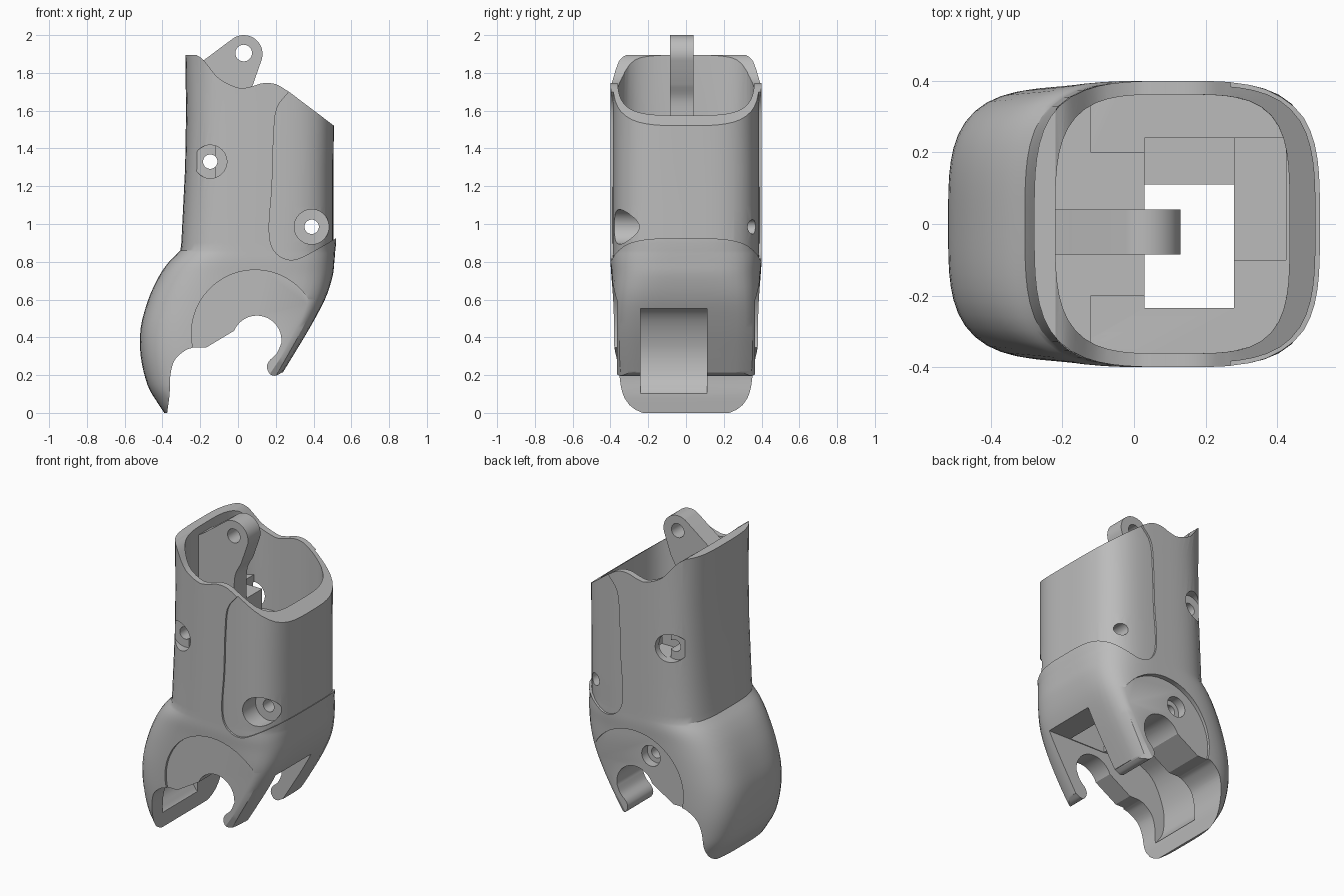
import bpy, bmesh, math
from mathutils import Vector

cube = bpy.data.objects.get("Cube")
if cube:
    bpy.data.objects.remove(cube, do_unlink=True)

grey = bpy.data.materials.new("mid_grey")
grey.use_nodes = True
grey.diffuse_color = (0.5, 0.5, 0.5, 1)
grey.node_tree.nodes["Principled BSDF"].inputs["Base Color"].default_value = (0.5, 0.5, 0.5, 1)


def make(name, bm):
    bmesh.ops.recalc_face_normals(bm, faces=bm.faces)
    mesh = bpy.data.meshes.new(name)
    bm.to_mesh(mesh)
    bm.free()
    ob = bpy.data.objects.new(name, mesh)
    bpy.context.collection.objects.link(ob)
    mesh.materials.append(grey)
    return ob


def loft(name, rings):
    bm = bmesh.new()
    loops = [[bm.verts.new(p) for p in ring] for ring in rings]
    n = len(loops[0])
    for a, b in zip(loops, loops[1:]):
        for i in range(n):
            bm.faces.new((a[i], a[(i + 1) % n], b[(i + 1) % n], b[i]))
    bm.faces.new(loops[0][::-1])
    bm.faces.new(loops[-1])
    return make(name, bm)


def prism(name, pts, y0, y1):
    return loft(name, [[(x, y, z) for x, z in pts] for y in (y0, y1)])


def box(name, x0, x1, y0, y1, z0, z1):
    return prism(name, [(x0, z0), (x1, z0), (x1, z1), (x0, z1)], y0, y1)


def arc(cx, cz, r, a0, a1, n):
    angles = [math.radians(a0 + (a1 - a0) * i / n) for i in range(n + 1)]
    return [(cx + r * math.cos(a), cz + r * math.sin(a)) for a in angles]


def rod(name, cx, cz, r, y0, y1):
    return prism(name, arc(cx, cz, r, 0, 360, 48)[:-1], y0, y1)


def smooth(pts, steps=5):
    # Catmull-Rom curve through the given points
    v = [Vector(p) for p in pts]
    v = [2 * v[0] - v[1]] + v + [2 * v[-1] - v[-2]]
    out = []
    for a, b, c, d in zip(v, v[1:], v[2:], v[3:]):
        for i in range(steps):
            t = i / steps
            out.append(tuple(0.5 * (2 * b + (c - a) * t + (2 * a - 5 * b + 4 * c - d) * t ** 2
                                    + (3 * b - a - 3 * c + d) * t ** 3)))
    return out + [tuple(v[-2])]


def boolean(ob, tool, op="DIFFERENCE"):
    mod = ob.modifiers.new("cut", "BOOLEAN")
    mod.operation, mod.solver, mod.object = op, "EXACT", tool
    bpy.context.view_layer.update()
    mesh = bpy.data.meshes.new_from_object(ob.evaluated_get(bpy.context.evaluated_depsgraph_get()))
    ob.modifiers.clear()
    ob.data = mesh
    bpy.data.objects.remove(tool, do_unlink=True)


def ring(z, x0, x1, w, power):
    # rounded-square section, the front end squarer where power is high
    cx, a, pts = (x0 + x1) / 2, (x1 - x0) / 2, []
    for i in range(72):
        t = 2 * math.pi * i / 72
        c, s = math.cos(t), math.sin(t)
        k = power if c > 0 else 3.6
        r = (abs(c) ** k + abs(s) ** k) ** (-1 / k)
        pts.append((cx + a * r * c, w * r * s, z))
    return pts


# Outer form: height, rear edge, front edge, half width, corner power
knuckle = smooth([(0, -0.39, 0.12, 0.36, 9), (0.06, -0.43, 0.16, 0.365, 9),
                  (0.15, -0.48, 0.2, 0.37, 9), (0.3, -0.515, 0.29, 0.38, 9),
                  (0.45, -0.515, 0.38, 0.385, 8), (0.6, -0.475, 0.46, 0.39, 6),
                  (0.72, -0.42, 0.5, 0.395, 4.5), (0.8, -0.365, 0.51, 0.4, 4),
                  (0.86, -0.305, 0.515, 0.4, 3.6)], 4)
tube = [(0.9, -0.3, 0.52, 0.4, 3.6), (1.1, -0.29, 0.52, 0.4, 3.6), (1.3, -0.28, 0.52, 0.4, 3.6),
        (1.6, -0.275, 0.522, 0.4, 3.6), (1.95, -0.28, 0.525, 0.4, 3.6)]
outer = knuckle + tube
shell = loft("finger_shell", [ring(*r) for r in outer])

# Sunken front cover panel
panel = smooth([(0.27, 1.7), (0.205, 1.61), (0.188, 1.45), (0.18, 1.2), (0.165, 1.0), (0.175, 0.89),
                (0.22, 0.83), (0.29, 0.81), (0.37, 0.84), (0.52, 0.925)], 4)
panel = [(0.27, 2.1)] + panel + [(0.7, 1.03), (0.7, 2.1)]
cutter = prism("panel_cutter", panel, -0.6, 0.6)
inset = [(z, x0, x1 - 0.014, w - 0.012, k) for z, x0, x1, w, k in outer]
boolean(cutter, loft("panel_core", [ring(*r) for r in inset]))
boolean(shell, cutter)

# Hollow upper tube with an inner rear block
cavity = loft("cavity", [ring(z, x0, 0.435, 0.362, 4) for z, x0 in ((1.25, -0.23), (1.5, -0.22), (2.1, -0.22))])
boolean(cavity, box("rear_shelf", -0.5, -0.12, -0.6, 0.6, 1.0, 1.46))
boolean(cavity, box("rear_block", -0.5, 0.03, -0.2, 0.2, 1.0, 1.46))
boolean(shell, cavity)

# Wavy rim
rim = smooth([(-0.22, 1.895), (-0.18, 1.865), (-0.1, 1.77), (0.0, 1.722), (0.06, 1.725), (0.13, 1.745),
              (0.2, 1.74), (0.27, 1.7)])
boolean(shell, prism("rim_cutter", [(-0.6, 2.2), (-0.6, 1.895)] + rim + [(0.8, 1.3), (0.8, 2.2)], -0.6, 0.6))

# Underside with the hooked cup
lip = smooth([(-0.375, 0.0), (-0.362, 0.1), (-0.358, 0.2), (-0.335, 0.28), (-0.28, 0.33), (-0.24, 0.345)])
hook = smooth([(0.23, 0.37), (0.205, 0.315), (0.165, 0.275), (0.153, 0.24), (0.17, 0.205), (0.2, 0.197), (0.235, 0.215)])
under = [(-0.378, -0.1)] + lip + [(-0.17, 0.345), (-0.02, 0.435)]
under += arc(0.1, 0.385, 0.13, 150, 0, 18) + hook + [(0.4, 0.2), (0.4, -0.1)]
boolean(shell, prism("underside_cutter", under, -0.6, 0.6))

# Off-centre slot through the knuckle and up into the tube
slot = [(0.7, 0.05), (0.7, 0.55), (0.03, 0.56)]
slot += smooth([(-0.2, 0.6), (-0.34, 0.52), (-0.42, 0.35), (-0.42, 0.2), (-0.37, 0.11)]) + [(-0.3, 0.05)]
boolean(shell, prism("slot_cutter", slot, -0.24, 0.11))
boolean(shell, box("shaft_cutter", 0.03, 0.28, -0.235, 0.11, 0.4, 1.4))
boolean(shell, box("pocket_cutter", 0.03, 0.28, 0.1, 0.24, 1.0, 1.4))
boolean(shell, box("corner_cutter", 0.27, 0.425, -0.1, 0.24, 1.15, 1.4))

# Round side recesses
for side in (-1, 1):
    y0, y1 = sorted((side * 0.366, side * 0.6))
    boolean(shell, rod("recess_cutter", 0.09, 0.42, 0.337, y0, y1))

# Screw holes with wide counterbores
for x, z, r, y0, y1 in ((-0.147, 1.33, 0.038, -0.6, 0.6), (-0.147, 1.33, 0.088, -0.6, -0.32),
                        (-0.147, 1.33, 0.088, 0.32, 0.6), (0.39, 0.985, 0.038, -0.6, 0.6),
                        (0.39, 0.985, 0.092, -0.6, -0.25), (-0.01, 0.61, 0.035, 0.05, 0.6),
                        (-0.01, 0.61, 0.065, 0.31, 0.6)):
    boolean(shell, rod("screw_cutter", x, z, r, y0, y1))

# Hinge tongue rising from the rear block
tab = [(0.03, 1.44), (-0.24, 1.44), (-0.24, 1.83), (-0.18, 1.868)]
tab += arc(0.03, 1.9, 0.1, 122, -20, 20) + smooth([(0.08, 1.74), (0.04, 1.66), (0.03, 1.55)])
tongue = prism("hinge_tongue", tab, -0.085, 0.04)
boolean(tongue, rod("pin_cutter", 0.03, 1.905, 0.044, -0.3, 0.3))

for ob in (shell, tongue):
    bpy.ops.object.select_all(action="DESELECT")
    ob.select_set(True)
    bpy.context.view_layer.objects.active = ob
    bpy.ops.object.shade_smooth_by_angle(angle=math.radians(30))
